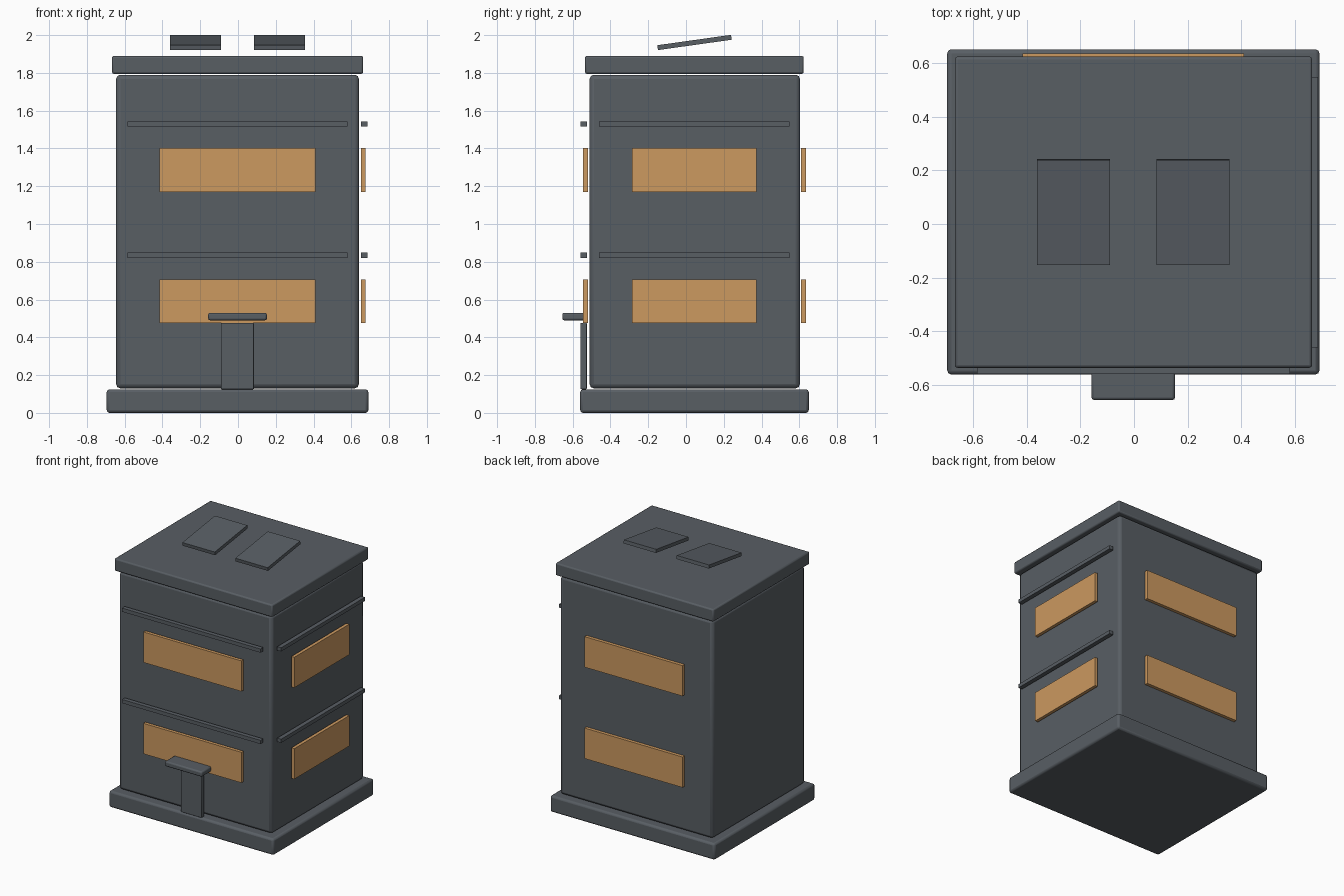
import bpy
import math

if "Cube" in bpy.data.objects:
    bpy.data.objects.remove(bpy.data.objects["Cube"], do_unlink=True)


def material(name, color):
    mat = bpy.data.materials.new(name)
    mat.use_nodes = True
    mat.diffuse_color = color
    mat.node_tree.nodes["Principled BSDF"].inputs["Base Color"].default_value = color
    return mat


SLATE = material("slate grey", (0.098, 0.112, 0.127, 1))
AMBER = material("amber glass", (0.604, 0.319, 0.117, 1))


def box(name, x, y, z, mat=SLATE, bevel=0.0, tilt=0.0):
    """Box spanning the given (low, high) ranges, optionally rounded and tilted."""
    spans = (x, y, z)
    bpy.ops.mesh.primitive_cube_add(size=1, location=[(a + b) / 2 for a, b in spans])
    obj = bpy.context.object
    obj.name = name
    obj.scale = [b - a for a, b in spans]
    bpy.ops.object.transform_apply(location=False, rotation=False, scale=True)
    obj.rotation_euler.x = tilt
    obj.data.materials.append(mat)
    if bevel:
        mod = obj.modifiers.new("Rounded edges", "BEVEL")
        mod.width = bevel
        mod.segments = 2
        bpy.ops.object.shade_smooth_by_angle(angle=math.radians(30))
    return obj


# Main masses
box("base_slab", (-0.695, 0.69), (-0.56, 0.65), (0, 0.125), bevel=0.015)
box("body", (-0.645, 0.64), (-0.51, 0.603), (0.13, 1.79), bevel=0.022)
box("roof_slab", (-0.667, 0.663), (-0.535, 0.623), (1.795, 1.89), bevel=0.01)

# Two tilted roof panels
for side, x in (("right", -0.225), ("left", 0.22)):
    box(f"roof_panel_{side}", (x - 0.136, x + 0.136), (-0.152, 0.242),
        (1.948, 1.974), tilt=math.radians(8))

# Each floor has window rows on three sides and ledges on two
PANE = 0.165
for floor, sill in (("lower", 0.475), ("upper", 1.17)):
    glass = (sill, sill + 0.232)
    ledge = (sill + 0.345, sill + 0.373)
    for i in range(5):
        x = (-0.415 + i * PANE, -0.415 + (i + 1) * PANE)
        box(f"{floor}_front_window_{i + 1}", x, (-0.545, -0.52), glass, AMBER)
        box(f"{floor}_back_window_{i + 1}", x, (0.61, 0.635), glass, AMBER)
    box(f"{floor}_side_window", (0.65, 0.675), (-0.287, 0.373), glass, AMBER)
    box(f"{floor}_front_ledge", (-0.585, 0.58), (-0.558, -0.525), ledge)
    box(f"{floor}_side_ledge", (0.652, 0.685), (-0.46, 0.547), ledge)

# Entrance
box("door", (-0.09, 0.084), (-0.558, -0.525), (0.125, 0.477), bevel=0.004)
box("door_canopy", (-0.158, 0.153), (-0.655, -0.52), (0.49, 0.53), bevel=0.01)
